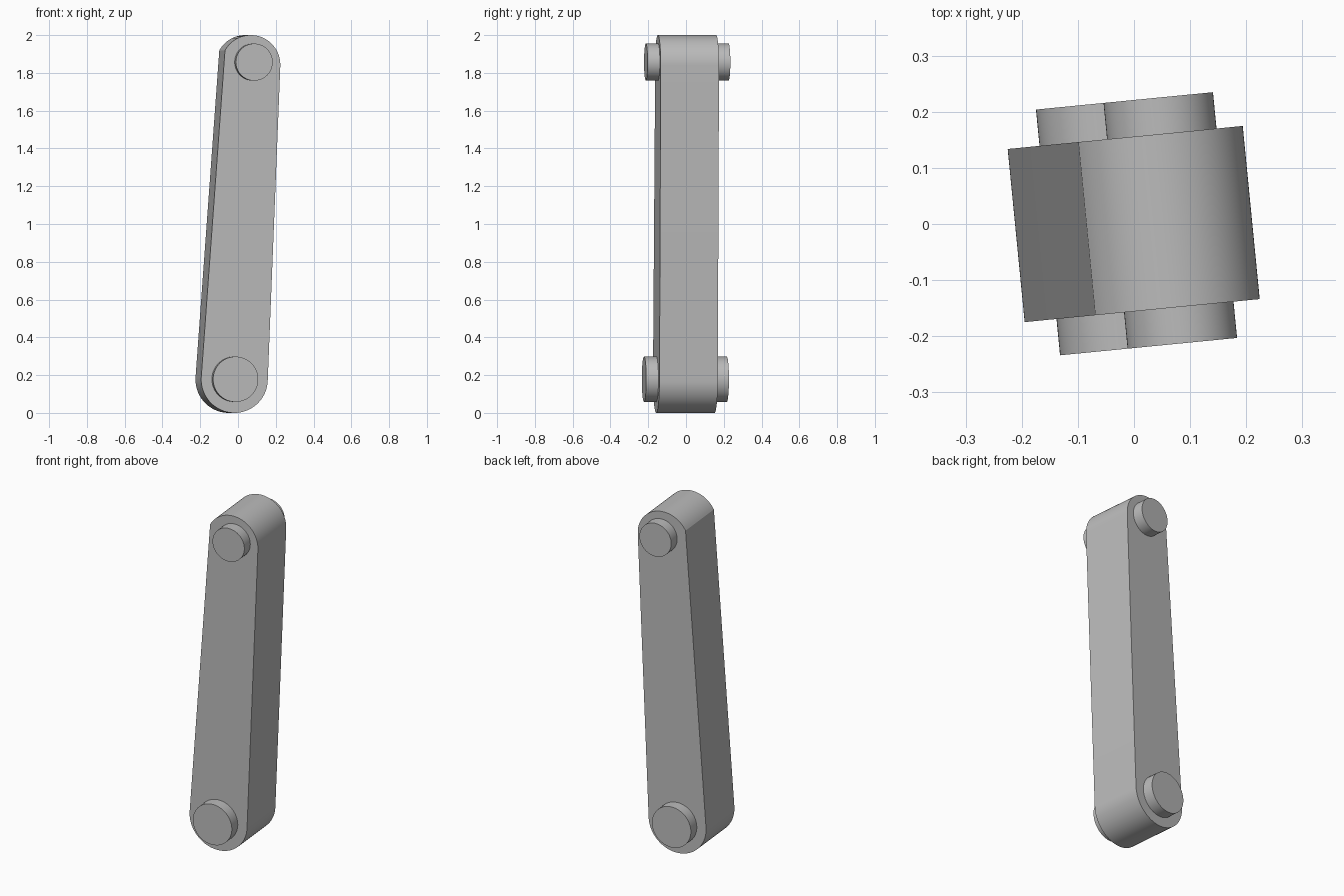
import bpy
import bmesh
from math import sin, cos, pi, radians
from mathutils import Matrix, Vector

cube = bpy.data.objects.get("Cube")
if cube:
    bpy.data.objects.remove(cube, do_unlink=True)

grey = bpy.data.materials.new("plain_grey")
grey.use_nodes = True
colour = (0.5, 0.5, 0.5, 1)
grey.diffuse_color = colour
grey.node_tree.nodes["Principled BSDF"].inputs["Base Color"].default_value = colour

TURN = Matrix.Rotation(radians(5.6), 4, "Z")


def arc(cx, cz, r, start, end, steps):
    """Points of an arc in the xz plane, angles in degrees."""
    angles = [radians(start + (end - start) * i / steps) for i in range(steps + 1)]
    return [(cx + r * cos(a), cz + r * sin(a)) for a in angles]


def extrude_profile(name, points, half_depth):
    """Solid made by sweeping an xz outline along y, then turned about z."""
    bm = bmesh.new()
    face = bm.faces.new([bm.verts.new((x, -half_depth, z)) for x, z in points])
    swept = bmesh.ops.extrude_face_region(bm, geom=[face], use_keep_orig=True)
    moved = [v for v in swept["geom"] if isinstance(v, bmesh.types.BMVert)]
    bmesh.ops.translate(bm, vec=Vector((0, 2 * half_depth, 0)), verts=moved)
    bmesh.ops.recalc_face_normals(bm, faces=bm.faces)
    bm.transform(TURN)
    mesh = bpy.data.meshes.new(name)
    bm.to_mesh(mesh)
    bm.free()
    mesh.materials.append(grey)
    obj = bpy.data.objects.new(name, mesh)
    bpy.context.collection.objects.link(obj)
    bpy.ops.object.select_all(action="DESELECT")
    obj.select_set(True)
    bpy.context.view_layer.objects.active = obj
    bpy.ops.object.shade_smooth_by_angle(angle=radians(20))


# Tapered link arm with rounded ends
outline = arc(0.053, 1.843, 0.157, -2, 151, 40) + arc(-0.034, 0.177, 0.177, 176, 358, 48)
extrude_profile("link_arm", outline, 0.155)

# Pivot pins running through both ends
for name, x, z, r in (("upper_pin", 0.065, 1.857, 0.098), ("lower_pin", -0.034, 0.178, 0.12)):
    extrude_profile(name, arc(x, z, r, 0, 360, 64)[:-1], 0.22)
